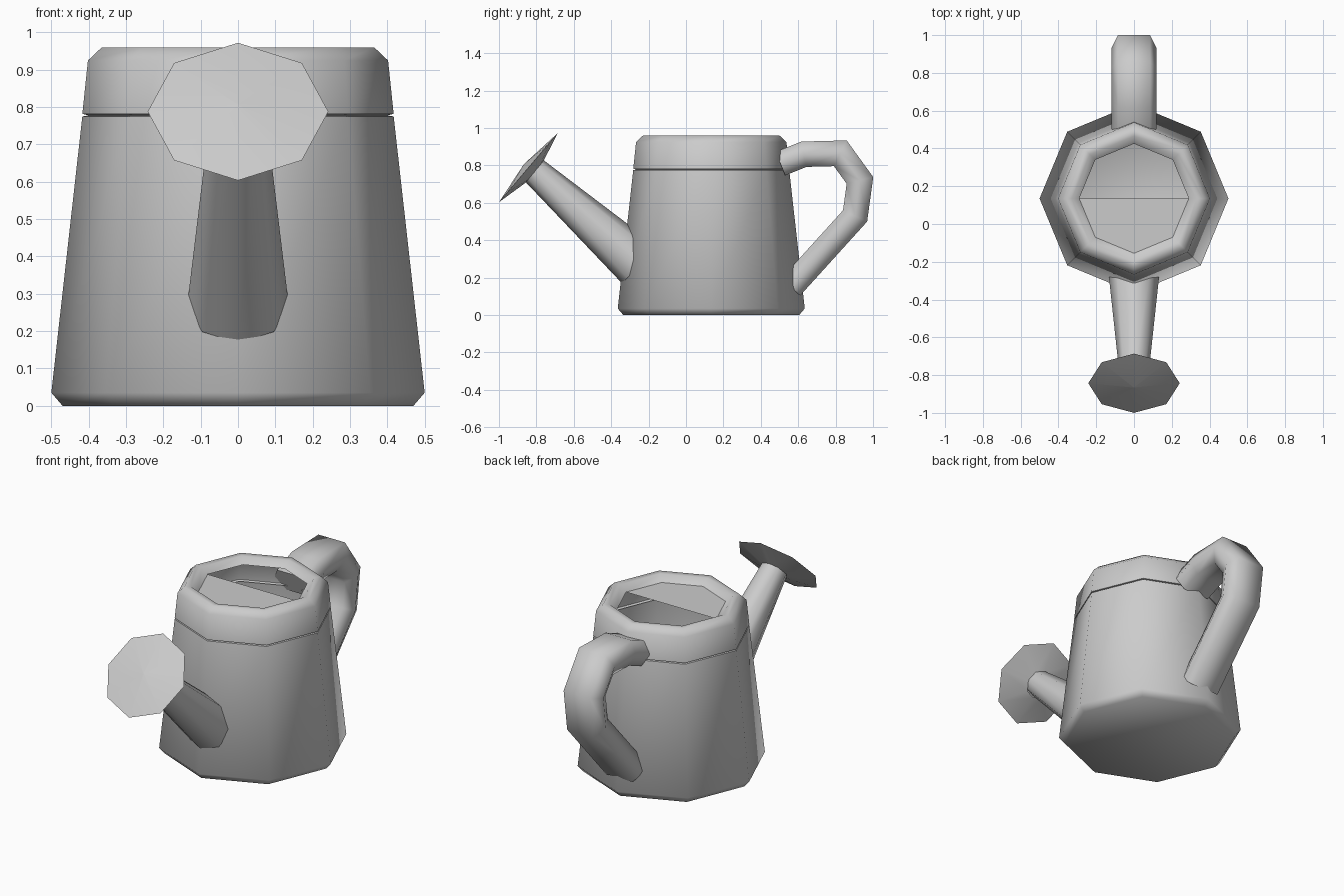
import bpy, math
from mathutils import Vector

if "Cube" in bpy.data.objects:
    bpy.data.objects.remove(bpy.data.objects["Cube"])

CY = 0.135  # y of the body axis


def make_object(name, verts, faces, angle=60):
    mesh = bpy.data.meshes.new(name)
    mesh.from_pydata([tuple(v) for v in verts], [], faces)
    mesh.update()
    obj = bpy.data.objects.new(name, mesh)
    bpy.context.collection.objects.link(obj)
    bpy.ops.object.select_all(action='DESELECT')
    obj.select_set(True)
    bpy.context.view_layer.objects.active = obj
    bpy.ops.object.shade_smooth_by_angle(angle=math.radians(angle))
    return obj


def loft(name, rings, cap_start=False, cap_end=False, angle=60):
    n = len(rings[0])
    verts = [v for r in rings for v in r]
    faces = []
    for i in range(len(rings) - 1):
        for j in range(n):
            k = (j + 1) % n
            faces.append((i * n + j, i * n + k, (i + 1) * n + k, (i + 1) * n + j))
    if cap_start:
        faces.append(tuple(reversed(range(n))))
    if cap_end:
        faces.append(tuple(range((len(rings) - 1) * n, len(rings) * n)))
    return make_object(name, verts, faces, angle)


def ring(center, axis, r, n=8):
    # Octagon around an axis lying in the yz plane
    u = Vector((1, 0, 0))
    v = axis.normalized().cross(u)
    return [center + (u * math.cos(a) + v * math.sin(a)) * r
            for a in (2 * math.pi * i / n for i in range(n))]


def lathe(name, profile, **kw):
    return loft(name, [ring(Vector((0, CY, z)), Vector((0, 0, 1)), r)
                       for r, z in profile], **kw)


# Tapered body, hollow, with a chamfered foot
lathe("body", [(0.47, 0.005), (0.50, 0.035), (0.417, 0.775), (0.40, 0.778)],
      cap_start=True)
bpy.context.object.location.z = -0.005 * 0 
for v in bpy.context.object.data.vertices[:8]:
    v.co.z = 0

# Collar with a rounded lip turning inward
lathe("collar", [(0.40, 0.778), (0.417, 0.782), (0.402, 0.925), (0.365, 0.96),
                 (0.33, 0.958), (0.29, 0.925)])

# Half cover over the front of the opening
half = ring(Vector((0, CY, 0.925)), Vector((0, 0, 1)), 0.29)
make_object("half_cover", [half[i] for i in (4, 5, 6, 7, 0)], [(0, 1, 2, 3, 4)])

# Spout tapering up to the rose
base, tip = Vector((0, -0.25, 0.27)), Vector((0, -0.815, 0.775))
axis = (tip - base).normalized()
loft("spout", [ring(base, axis, 0.136), ring(tip, axis, 0.075)])

# Sprinkler rose: flared back and shallow domed front
c, nrm = Vector((0, -0.843, 0.788)), Vector((0, -0.762, 0.648))
loft("rose", [ring(c - nrm * 0.04, nrm, 0.075), ring(c, nrm, 0.242),
              ring(c + nrm * 0.03, nrm, 0.002)], cap_end=True)

# Handle: flattened hexagonal section swept along a bent path
path = [Vector((0, y, z)) for y, z in
        [(0.505, 0.81), (0.63, 0.86), (0.825, 0.865), (0.93, 0.72),
         (0.904, 0.53), (0.56, 0.15)]]
section = [(0.12, 0), (0.085, 0.068), (-0.085, 0.068),
           (-0.12, 0), (-0.085, -0.068), (0.085, -0.068)]
rings = []
for i, p in enumerate(path):
    d0 = (p - path[max(i - 1, 0)]).normalized()
    d1 = (path[min(i + 1, len(path) - 1)] - p).normalized()
    t = (d0 + d1).normalized()
    miter = 1 / max(t.dot(d1 if d1.length else d0), 0.5)
    out = Vector((1, 0, 0)).cross(t)
    rings.append([p + Vector((a, 0, 0)) + out * b * miter for a, b in section])
loft("handle", rings, cap_start=True, cap_end=True, angle=70)
